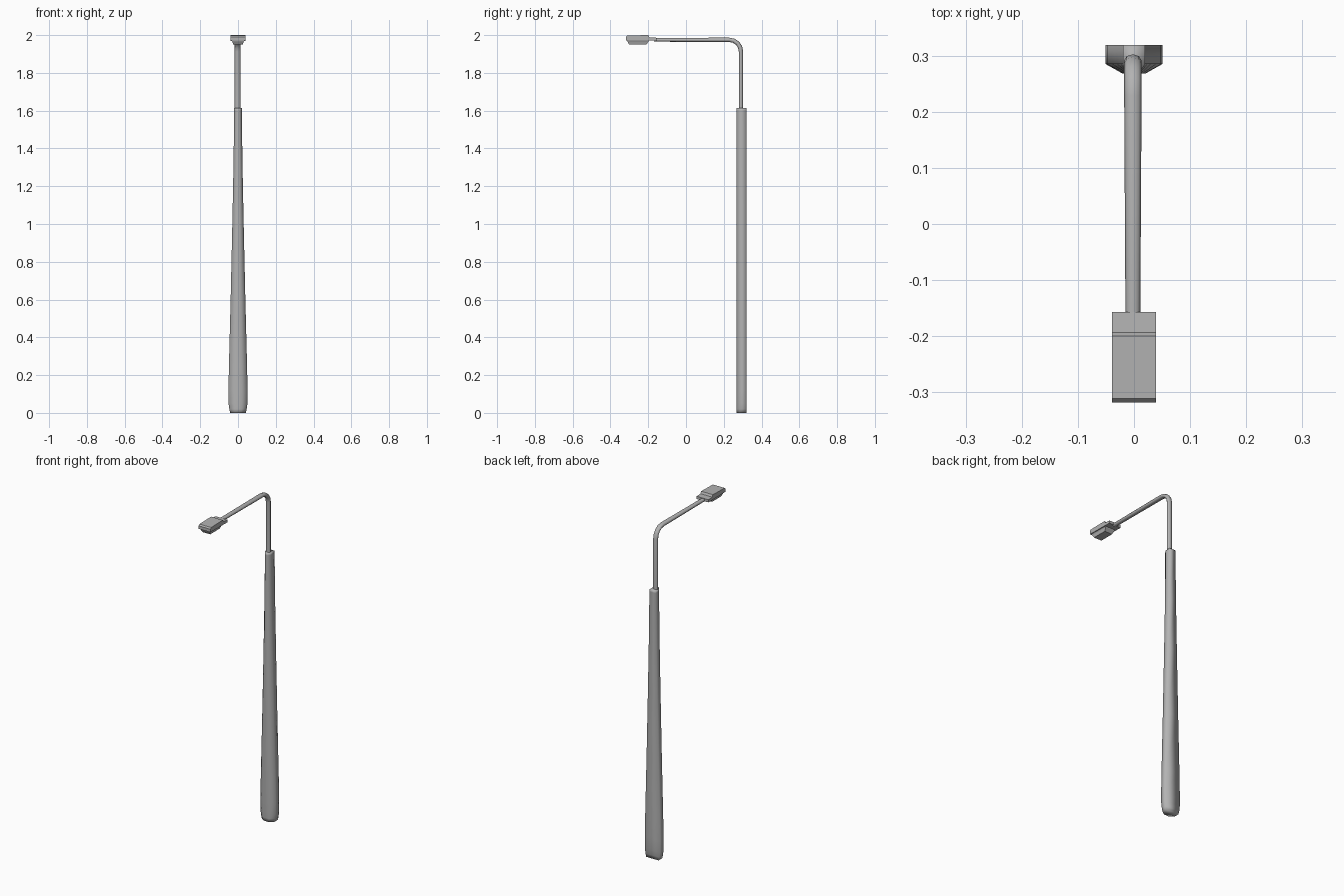
import bpy, bmesh, math
from mathutils import Vector

if "Cube" in bpy.data.objects:
    bpy.data.objects.remove(bpy.data.objects["Cube"])

# Dark painted metal
metal = bpy.data.materials.new("dark_grey_metal")
metal.diffuse_color = (0.45, 0.45, 0.45, 1)
metal.use_nodes = True
metal.node_tree.nodes["Principled BSDF"].inputs["Base Color"].default_value = metal.diffuse_color


def loft(name, rings, angle=30):
    """Skin a list of equal-length closed rings and cap both ends."""
    bm = bmesh.new()
    rows = [[bm.verts.new(p) for p in ring] for ring in rings]
    n = len(rows[0])
    for a, b in zip(rows, rows[1:]):
        for i in range(n):
            j = (i + 1) % n
            bm.faces.new((a[i], a[j], b[j], b[i]))
    bm.faces.new(rows[0])
    bm.faces.new(rows[-1])
    bmesh.ops.recalc_face_normals(bm, faces=bm.faces)
    mesh = bpy.data.meshes.new(name)
    bm.to_mesh(mesh)
    bm.free()
    mesh.materials.append(metal)
    obj = bpy.data.objects.new(name, mesh)
    bpy.context.collection.objects.link(obj)
    bpy.ops.object.select_all(action='DESELECT')
    bpy.context.view_layer.objects.active = obj
    obj.select_set(True)
    if angle:
        bpy.ops.object.shade_smooth_by_angle(angle=math.radians(angle))
    return obj


# Tapered post: flat back, chamfered front, rounded-in foot
def post_ring(z, w):
    half = [(0.4, 0.268), (1.0, 0.285), (1.0, 0.319)]
    pts = half + [(-x, y) for x, y in reversed(half)]
    return [(x * w, y, z) for x, y in pts]


post_levels = [(0, 0.041), (0.02, 0.046), (0.05, 0.050), (0.12, 0.0505),
               (0.25, 0.048), (0.6, 0.039), (1.0, 0.030), (1.3, 0.024),
               (1.6, 0.020), (1.613, 0.020)]
loft("post", [post_ring(z, w) for z, w in post_levels], 100)

# Bent arm: slightly flattened tube swept up and forward, thinning to the lamp
bend_r, post_y, arm_z = 0.062, 0.291, 1.975
path = [(post_y, 1.58, 0)]
for i in range(5):
    a = i / 4 * math.pi / 2
    path.append((post_y - bend_r + bend_r * math.cos(a),
                 arm_z - bend_r + bend_r * math.sin(a), a))
path.append((-0.17, arm_z, math.pi / 2))

rings = []
for y, z, a in path:
    k = 1.0 if y > 0 else 0.85
    side = Vector((0, math.cos(a), math.sin(a)))
    rings.append([Vector((-0.002, y, z)) + Vector((0.0155 * k * math.cos(t), 0, 0))
                  + side * (0.0115 * k * math.sin(t))
                  for t in (i * math.tau / 8 for i in range(8))])
loft("arm", rings, 60)


# Lamp housing: stepped side profile extruded across the width
profile = [(-0.157, 1.970), (-0.157, 1.986), (-0.193, 1.988), (-0.200, 2.0),
           (-0.311, 1.998), (-0.318, 1.990), (-0.318, 1.972)]
loft("lamp_housing", [[(x, y, z) for y, z in profile] for x in (-0.039, 0.039)], 0)


# Lamp lens: tapered tray under the housing
def rect(w, y0, y1, z):
    return [(-w, y0, z), (w, y0, z), (w, y1, z), (-w, y1, z)]


loft("lamp_lens", [rect(0.036, -0.314, -0.195, 1.975),
                   rect(0.030, -0.310, -0.198, 1.965),
                   rect(0.025, -0.300, -0.212, 1.949)], 0)
